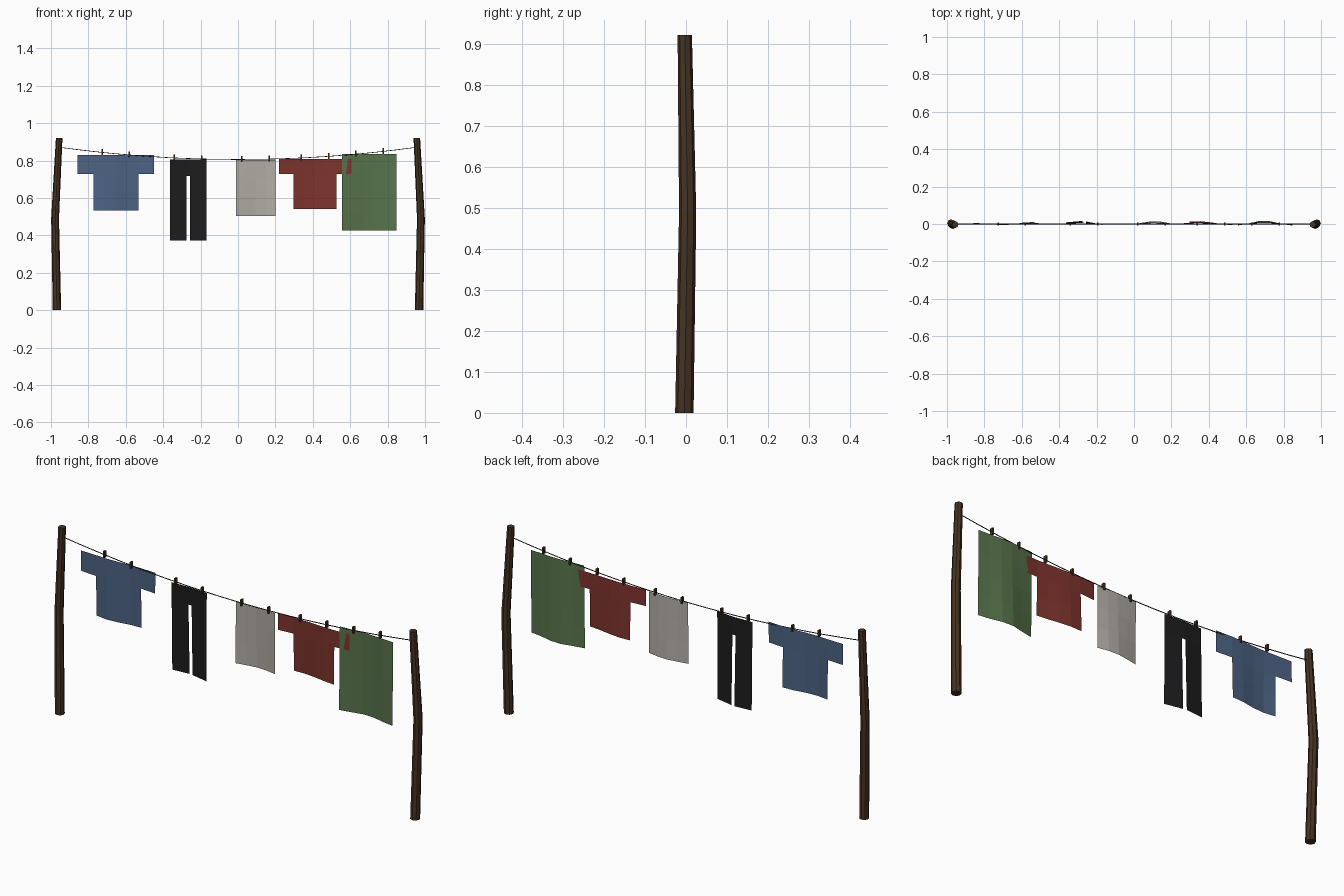
import bpy, bmesh, math

cube = bpy.data.objects.get("Cube")
if cube:
    bpy.data.objects.remove(cube, do_unlink=True)


def material(name, rgb):
    m = bpy.data.materials.new(name)
    m.use_nodes = True
    m.diffuse_color = (*rgb, 1)
    m.node_tree.nodes["Principled BSDF"].inputs["Base Color"].default_value = (*rgb, 1)
    return m


wood = material("dark wood", (0.06, 0.034, 0.016))
cord = material("dark cord", (0.02, 0.016, 0.012))
blue = material("denim blue", (0.075, 0.125, 0.23))
black = material("charcoal", (0.012, 0.012, 0.013))
white = material("off white", (0.45, 0.42, 0.38))
red = material("brick red", (0.21, 0.034, 0.026))
green = material("leaf green", (0.098, 0.175, 0.072))


def add_object(name, bm, mat):
    me = bpy.data.meshes.new(name)
    bm.to_mesh(me)
    bm.free()
    me.materials.append(mat)
    ob = bpy.data.objects.new(name, me)
    bpy.context.collection.objects.link(ob)
    return ob


def tube(name, rings, sides, mat):
    """Capped tube with horizontal rings given as (x, y, z, radius)."""
    bm = bmesh.new()
    loops = []
    for x, y, z, r in rings:
        loops.append([bm.verts.new((x + r * math.cos(a), y + r * math.sin(a), z))
                      for a in (math.tau * i / sides for i in range(sides))])
    for lo, hi in zip(loops, loops[1:]):
        for i in range(sides):
            j = (i + 1) % sides
            bm.faces.new((lo[i], lo[j], hi[j], hi[i]))
    bm.faces.new(loops[0][::-1])
    bm.faces.new(loops[-1])
    return add_object(name, bm, mat)


# Crooked posts, mirrored across the middle
for side, label in ((1, "left"), (-1, "right")):
    tube(label + "_post", [(side * 0.968, -0.004, 0, 0.0225),
                           (side * 0.978, 0.004, 0.49, 0.021),
                           (side * 0.956, -0.003, 0.922, 0.0175)], 8, wood)


# Sagging line between the posts
def line_height(x):
    return 0.806 + 0.064 * (x / 0.945) ** 2


curve = bpy.data.curves.new("washing_line", "CURVE")
curve.dimensions = "3D"
curve.bevel_depth = 0.002
curve.bevel_resolution = 1
spline = curve.splines.new("POLY")
steps = 20
spline.points.add(steps)
for i, p in enumerate(spline.points):
    x = -0.95 + 1.9 * i / steps
    p.co = (x, 0, line_height(x), 1)
curve.materials.append(cord)
bpy.context.collection.objects.link(bpy.data.objects.new("washing_line", curve))


# Cloth sheets: outline from rectangles, folds deepen towards the hem
def divide(edges, size):
    edges = sorted(set(edges))
    out = [edges[0]]
    for a, b in zip(edges, edges[1:]):
        n = max(1, round((b - a) / size))
        out += [a + (b - a) * k / n for k in range(1, n + 1)]
    return out


def cloth(name, mat, rects, offset, depth, peak, period):
    xs = divide([v for r in rects for v in r[:2]], 0.06)
    zs = divide([v for r in rects for v in r[2:]], 0.1)
    bm = bmesh.new()
    grid = {}

    def vert(i, k):
        if (i, k) not in grid:
            x, z = xs[i], zs[k]
            drop = 0.3 + 0.7 * (zs[-1] - z) / (zs[-1] - zs[0])
            wave = offset + depth * math.cos(math.tau * (x - peak) / period)
            grid[i, k] = bm.verts.new((x, drop * wave, z))
        return grid[i, k]

    for i in range(len(xs) - 1):
        for k in range(len(zs) - 1):
            cx, cz = (xs[i] + xs[i + 1]) / 2, (zs[k] + zs[k + 1]) / 2
            if any(a < cx < b and c < cz < d for a, b, c, d in rects):
                bm.faces.new((vert(i, k), vert(i + 1, k), vert(i + 1, k + 1), vert(i, k + 1)))
    add_object(name, bm, mat)


cloth("blue_shirt", blue, [(-0.858, -0.45, 0.727, 0.829), (-0.773, -0.532, 0.532, 0.727)],
      0.002, 0.009, -0.55, 0.3)
cloth("trousers", black, [(-0.364, -0.169, 0.717, 0.805), (-0.364, -0.275, 0.372, 0.717),
                          (-0.257, -0.169, 0.372, 0.717)], 0.006, 0.012, -0.3, 0.3)
cloth("small_towel", white, [(-0.011, 0.2, 0.503, 0.804)], 0.005, 0.01, 0.11, 0.3)
cloth("red_shirt", red, [(0.219, 0.607, 0.727, 0.808), (0.297, 0.527, 0.542, 0.727)],
      0.004, 0.011, 0.34, 0.4)
cloth("large_towel", green, [(0.556, 0.847, 0.426, 0.835)], 0.005, 0.013, 0.695, 0.3)

# A pair of pegs for each item
for item, x in (("blue_shirt", -0.727), ("trousers", -0.34), ("small_towel", 0.021),
                ("red_shirt", 0.338), ("large_towel", 0.63)):
    for n in range(2):
        px = x + 0.146 * n
        bpy.ops.mesh.primitive_cube_add(size=1, location=(px, 0, line_height(px) + 0.003))
        peg = bpy.context.object
        peg.name = f"{item}_peg_{n + 1}"
        peg.scale = (0.008, 0.016, 0.032)
        peg.data.materials.append(wood)
